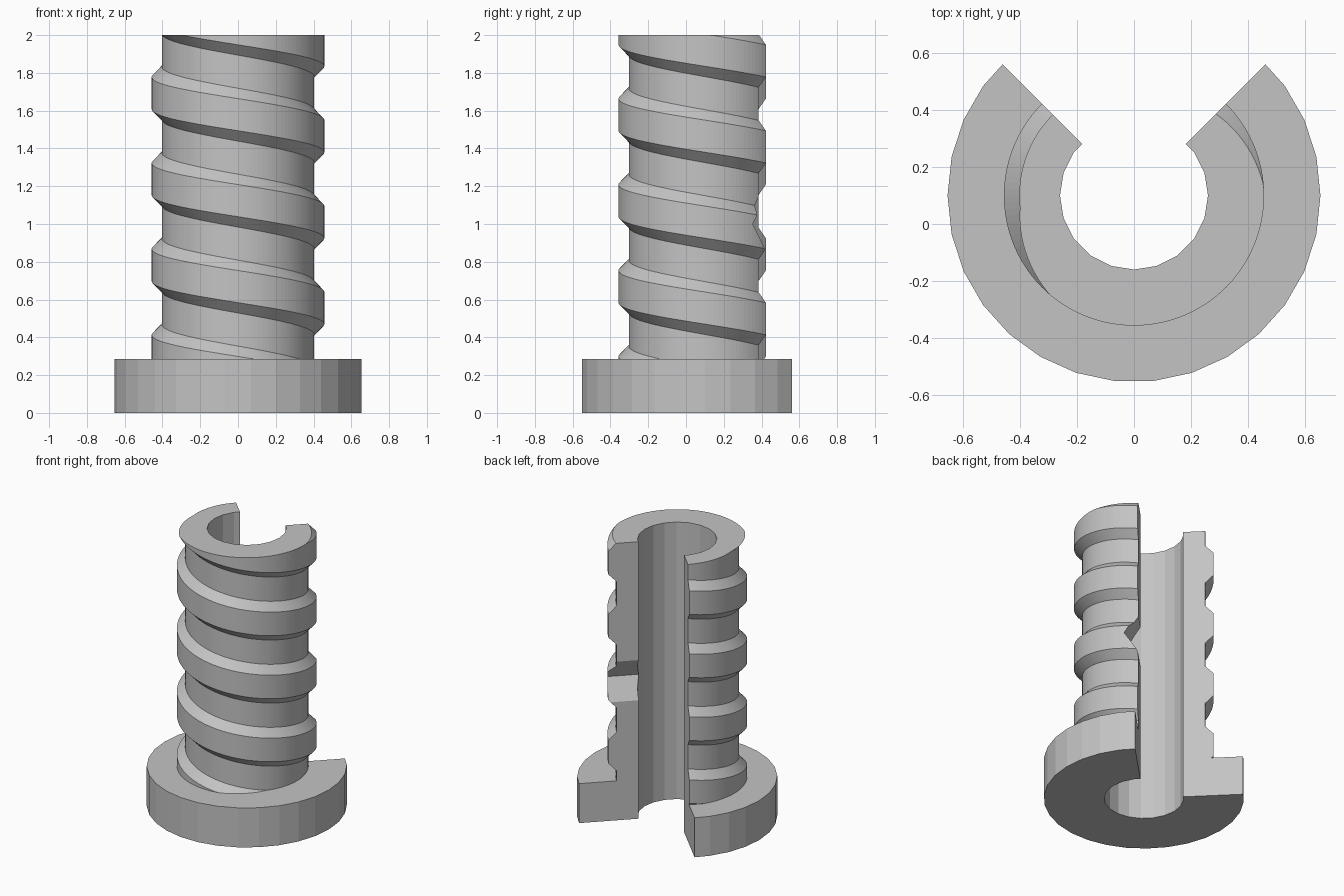
import bpy, bmesh, math
from mathutils import Matrix

if "Cube" in bpy.data.objects:
    bpy.data.objects.remove(bpy.data.objects["Cube"])

AXIS_Y = 0.1                       # the open slot shifts the axis off centre
START, END, STEP = -225, 45, 3     # three-quarter sweep in degrees
BORE, ROOT, CREST, RIM = 0.26, 0.403, 0.457, 0.655
BASE_TOP, TOP = 0.285, 2.0
PITCH, CREST_MID = 0.455, 0.555    # crest height at angle zero
HALF, FLANK = 0.085, 0.055         # crest half width, flank height

grey = bpy.data.materials.new("plain grey")
grey.use_nodes = True
colour = (0.55, 0.55, 0.55, 1)
grey.diffuse_color = colour
grey.node_tree.nodes["Principled BSDF"].inputs["Base Color"].default_value = colour


def polygon_radius(radius, sides, angle):
    """Distance from the centre to the side of a regular polygon."""
    step = 360 / sides
    return (radius * math.cos(math.radians(step / 2))
            / math.cos(math.radians(angle % step - step / 2)))


def add_object(name, bm):
    bmesh.ops.recalc_face_normals(bm, faces=bm.faces)
    mesh = bpy.data.meshes.new(name)
    bm.to_mesh(mesh)
    bm.free()
    mesh.materials.append(grey)
    obj = bpy.data.objects.new(name, mesh)
    bpy.context.collection.objects.link(obj)
    return obj


def sweep(name, section):
    """Sweep a closed (radius, height) section, which may vary with angle."""
    bm = bmesh.new()
    rings = []
    for angle in range(START, END + 1, STEP):
        a = math.radians(angle)
        rings.append([bm.verts.new((r * math.cos(a), AXIS_Y + r * math.sin(a), z))
                      for r, z in section(angle)])
    for one, two in zip(rings, rings[1:]):
        for i in range(len(one)):
            j = (i + 1) % len(one)
            bm.faces.new((one[i], one[j], two[j], two[i]))
    bm.faces.new(rings[0])
    bm.faces.new(rings[-1])
    bmesh.ops.remove_doubles(bm, verts=bm.verts, dist=0.0001)
    return add_object(name, bm)


def base_section(angle):
    inner = polygon_radius(BORE, 20, angle)
    outer = polygon_radius(RIM, 30, angle)
    return [(inner, 0), (outer, 0), (outer, BASE_TOP), (inner, BASE_TOP)]


def thread_section(angle):
    """Trapezoid thread, trimmed flat at both ends."""
    inner = polygon_radius(BORE, 20, angle)
    shift = CREST_MID - PITCH * angle / 360

    def radius_at(z):
        off = abs((z - shift + PITCH / 2) % PITCH - PITCH / 2)
        blend = min(max((HALF + FLANK - off) / FLANK, 0), 1)
        return ROOT + (CREST - ROOT) * blend

    outline = [(inner, BASE_TOP), (radius_at(BASE_TOP), BASE_TOP)]
    for turn in range(-2, 5):
        for offset in (-HALF - FLANK, -HALF, HALF, HALF + FLANK):
            z = min(max(shift + turn * PITCH + offset, BASE_TOP), TOP)
            outline.append((radius_at(z), z))
    return outline + [(radius_at(TOP), TOP), (inner, TOP)]


base = sweep("base_flange", base_section)
thread = sweep("threaded_sleeve", thread_section)

# V notches halfway up both slot faces
for side, angle in (("left", 45), ("right", 135)):
    bm = bmesh.new()
    bmesh.ops.create_cone(bm, cap_ends=True, segments=4, radius1=1, radius2=1, depth=1)
    bm.transform(Matrix.Translation((0, AXIS_Y, 1.0))
                 @ Matrix.Rotation(math.radians(angle), 4, "Z")
                 @ Matrix.Translation((0.4, 0, 0))
                 @ Matrix.Diagonal((0.5, 0.09, 0.145, 1))
                 @ Matrix.Rotation(math.pi / 2, 4, "Y"))
    cutter = add_object(side + "_notch_cutter", bm)
    cutter.hide_render = True
    cut = thread.modifiers.new(side + " notch", "BOOLEAN")
    cut.operation = "DIFFERENCE"
    cut.solver = "EXACT"
    cut.object = cutter
    bpy.context.view_layer.objects.active = thread
    bpy.ops.object.modifier_apply(modifier=cut.name)
    bpy.data.objects.remove(cutter)
